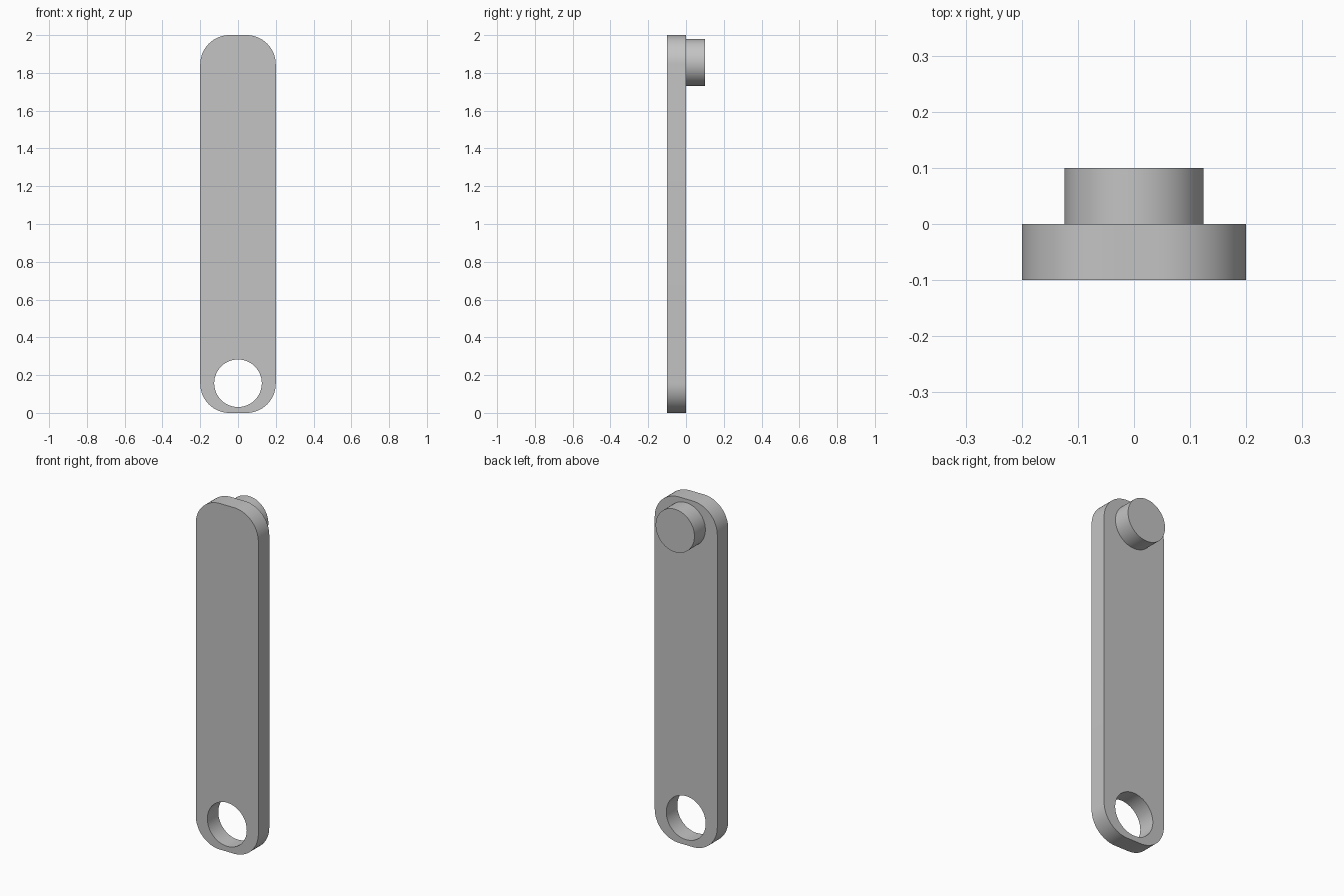
import bpy, bmesh
from math import sin, cos, pi, radians
from mathutils import Vector

default = bpy.data.objects.get("Cube")
if default:
    bpy.data.objects.remove(default, do_unlink=True)

HALF_WIDTH, HEIGHT, THICK = 0.2, 2.0, 0.1
CORNER = 0.155
PIN_RADIUS, HOLE_RADIUS = 0.124, 0.126
PIN_Z, HOLE_Z = 1.855, 0.157

grey = bpy.data.materials.new("plain_grey")
grey.use_nodes = True
COLOUR = (0.55, 0.55, 0.55, 1)
grey.diffuse_color = COLOUR
grey.node_tree.nodes["Principled BSDF"].inputs["Base Color"].default_value = COLOUR


def arc(cx, cz, radius, start, sweep, steps):
    """Points on an arc in the XZ plane."""
    return [(cx + radius * cos(start + sweep * i / steps),
             cz + radius * sin(start + sweep * i / steps)) for i in range(steps + 1)]


def extrude_profile(name, points, y0, y1):
    """Solid made by sweeping a closed XZ outline from y0 to y1."""
    bm = bmesh.new()
    face = bm.faces.new([bm.verts.new((x, y0, z)) for x, z in points])
    swept = bmesh.ops.extrude_face_region(bm, geom=[face])["geom"]
    bmesh.ops.translate(bm, vec=Vector((0, y1 - y0, 0)),
                        verts=[v for v in swept if isinstance(v, bmesh.types.BMVert)])
    bmesh.ops.recalc_face_normals(bm, faces=bm.faces)
    mesh = bpy.data.meshes.new(name)
    bm.to_mesh(mesh)
    bm.free()
    mesh.materials.append(grey)
    obj = bpy.data.objects.new(name, mesh)
    bpy.context.collection.objects.link(obj)
    return obj


def activate(obj):
    bpy.ops.object.select_all(action="DESELECT")
    obj.select_set(True)
    bpy.context.view_layer.objects.active = obj


def disc(cz, radius):
    return arc(0, cz, radius, 0, 2 * pi, 64)[:-1]


# Flat bar with rounded corners
inset = HALF_WIDTH - CORNER
corners = [(inset, HEIGHT - CORNER), (-inset, HEIGHT - CORNER),
           (-inset, CORNER), (inset, CORNER)]
outline = []
for i, (cx, cz) in enumerate(corners):
    outline += arc(cx, cz, CORNER, i * pi / 2, pi / 2, 16)
bar = extrude_profile("bar", outline, -THICK, 0)

# Round hole through the lower end
cutter = extrude_profile("hole_cutter", disc(HOLE_Z, HOLE_RADIUS), -2 * THICK, THICK)
cutter.hide_render = True
cut = bar.modifiers.new("hole", "BOOLEAN")
cut.operation = "DIFFERENCE"
cut.solver = "EXACT"
cut.object = cutter
activate(bar)
bpy.ops.object.modifier_apply(modifier=cut.name)
bpy.data.objects.remove(cutter, do_unlink=True)

# Round pin on the back of the upper end
pin = extrude_profile("pin", disc(PIN_Z, PIN_RADIUS), 0, THICK)

for part in (bar, pin):
    activate(part)
    bpy.ops.object.shade_smooth_by_angle(angle=radians(30))
